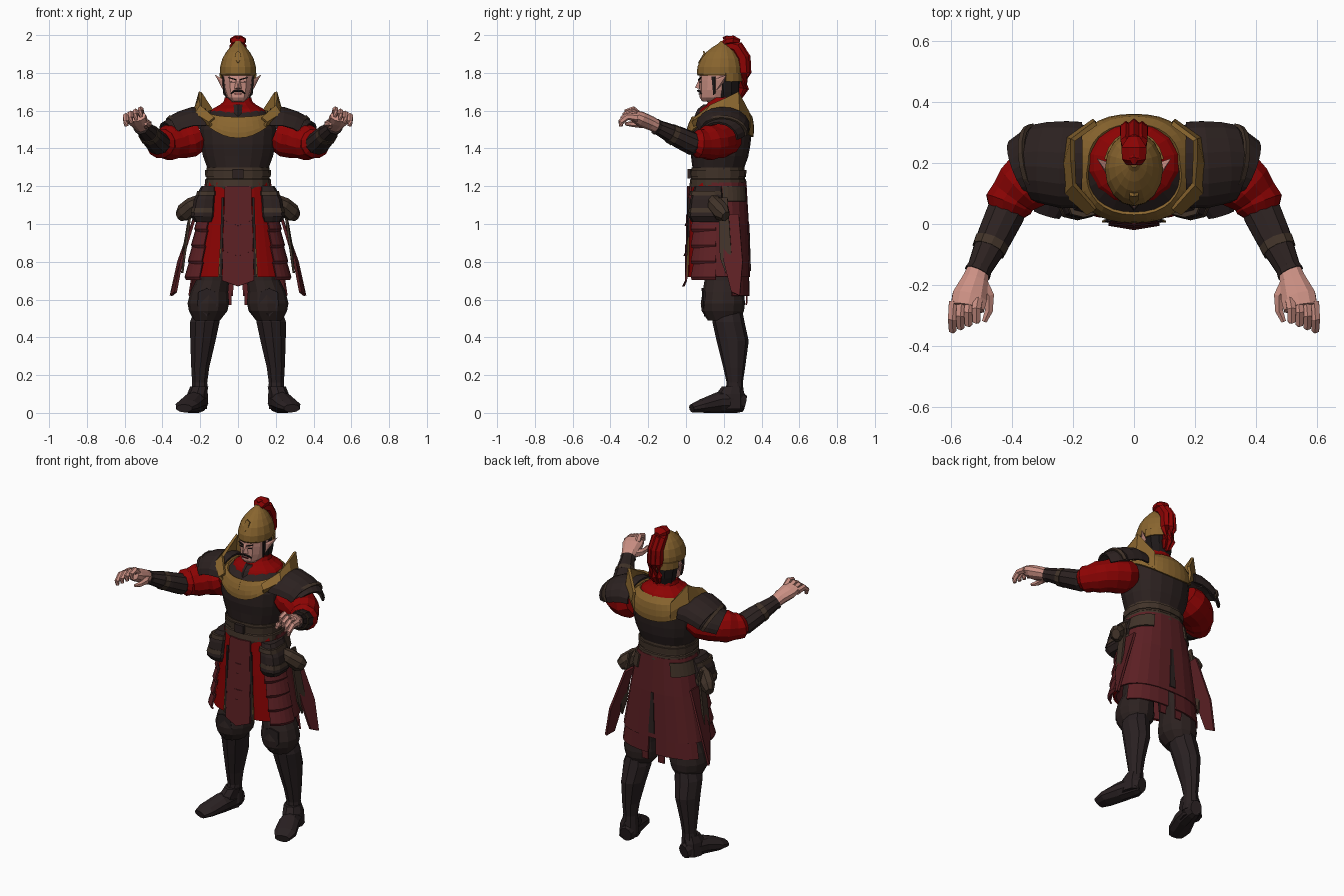
import bpy, math
from mathutils import Vector

def material(name, r, g, b):
    m = bpy.data.materials.new(name)
    m.diffuse_color = (r, g, b, 1)
    return m

GOLD = material("old gold", .25, .13, .028)
RED = material("crimson cloth", .26, .001, .001)
MAROON = material("maroon leather", .105, .014, .017)
DARK = material("dark plate", .025, .0155, .0145)
BOOT = material("boot leather", .022, .0145, .0155)
BROWN = material("brown leather", .053, .033, .022)
SKIN = material("skin", .6, .28, .23)
HAIR = material("black hair", .012, .009, .009)

def make(name, verts, faces, mat, mirror=False, thick=0):
    me = bpy.data.meshes.new(name)
    me.from_pydata([tuple(v) for v in verts], [], faces)
    me.materials.append(mat)
    ob = bpy.data.objects.new(name, me)
    bpy.context.collection.objects.link(ob)
    if thick:
        s = ob.modifiers.new("thickness", 'SOLIDIFY')
        s.thickness, s.offset = thick, 0
    if mirror:
        ob.modifiers.new("mirror", 'MIRROR').use_mirror_merge = False
    return ob

def grid(name, rows, mat, closed=False, cap=False, **kw):
    """Skin a list of equally long point rows."""
    n = len(rows[0])
    faces = []
    for i in range(len(rows) - 1):
        for j in range(n if closed else n - 1):
            k = (j + 1) % n
            faces.append((i * n + j, i * n + k, (i + 1) * n + k, (i + 1) * n + j))
    if cap:
        faces += [tuple(reversed(range(n))), tuple(range((len(rows) - 1) * n, len(rows) * n))]
    return make(name, [p for r in rows for p in r], faces, mat, **kw)

def sp(v, p):
    return math.copysign(abs(v) ** p, v)

def oval(cx, cy, z, rx, ry, a, p=1):
    """Point on an oval; angle in degrees from the front."""
    a = math.radians(a)
    return (cx + rx * sp(math.sin(a), p), cy - ry * sp(math.cos(a), p), z)

def loft(name, rings, mat, n=14, p=1, **kw):
    """Upright body from rings (cx, cy, z, rx, ry)."""
    return grid(name, [[oval(*r, 360 * j / n, p) for j in range(n)] for r in rings], mat, True, True, **kw)

def tube(name, path, mat, n=10, arc=None, **kw):
    """Sweep an oval (or an arc of it, 90 degrees = top) along points (x, y, z, half width, half height)."""
    P = [Vector(q[:3]) for q in path]
    rows = []
    for i, q in enumerate(path):
        d = (P[min(i + 1, len(P) - 1)] - P[max(i - 1, 0)]).normalized()
        side = d.cross(Vector((0, 0, 1)))
        side = side.normalized() if side.length > .05 else Vector((1, 0, 0))
        up = side.cross(d)
        angles = [math.radians(arc[0] + (arc[1] - arc[0]) * j / n if arc else 360 * (j + .5) / n)
                  for j in range(n + (1 if arc else 0))]
        rows.append([P[i] + side * q[3] * math.cos(a) + up * q[4] * math.sin(a) for a in angles])
    return grid(name, rows, mat, not arc, not arc, **kw)

def panel(name, a0, a1, rings, mat, n=8, p=.8, thick=.01, **kw):
    """Curved sheet around the body between two angles."""
    return grid(name, [[oval(*r, a0 + (a1 - a0) * j / n, p) for j in range(n + 1)] for r in rings],
                mat, thick=thick, **kw)

def plate(name, pts, mat, thick=.008, **kw):
    return make(name, pts, [tuple(range(len(pts)))], mat, thick=thick, **kw)

# --- Legs
tube("foot", [(.2, .31, .05, .035, .045), (.208, .27, .06, .052, .06), (.235, .17, .055, .06, .055),
              (.27, .08, .036, .066, .036), (.285, .03, .024, .045, .022)], BOOT, mirror=True)
loft("ankle_guard", [(.22, .24, .02, .055, .07), (.217, .235, .1, .052, .075), (.205, .245, .14, .048, .055)],
     BOOT, n=8, mirror=True)
loft("shin_boot", [(.205, .255, .05, .05, .055), (.203, .258, .16, .042, .043), (.2, .255, .24, .05, .058),
                   (.186, .247, .38, .07, .085), (.176, .225, .48, .082, .085), (.17, .22, .53, .07, .08)],
     BOOT, n=10, mirror=True)
loft("knee_padding", [(.165, .2, .49, .07, .085), (.158, .195, .54, .102, .112), (.157, .195, .58, .11, .117),
                      (.152, .198, .64, .1, .11), (.135, .2, .7, .088, .102), (.115, .19, .95, .085, .095)],
     DARK, n=12, mirror=True)
plate("knee_plate", [(.12, .098, .64), (.165, .086, .66), (.21, .1, .64), (.215, .095, .57),
                     (.165, .1, .51), (.105, .095, .57)], BOOT, .008, mirror=True)

# --- Skirt
UNDER = [(0, .17, 1.22, .165, .14), (0, .17, 1, .2, .15), (0, .17, .72, .245, .153)]
panel("front_underskirt", -85, 85, UNDER, RED, 14)
panel("skirt_lining", -85, 85, [(x, y, z, rx - .01, ry - .01) for x, y, z, rx, ry in UNDER], MAROON, 14)
panel("back_skirt", 80, 280, [(0, .17, 1.22, .17, .145), (0, .17, 1, .215, .158), (0, .17, .72, .268, .165)],
      MAROON, 12)
panel("back_skirt_lower_layer", 112, 177, [(0, .17, .78, .25, .158), (0, .17, .62, .275, .162)],
      MAROON, 5, mirror=True)
plate("back_tail", [(.03, .325, .75), (.09, .325, .75), (.075, .32, .57), (.035, .32, .57)], MAROON, mirror=True)
plate("back_slit", [(-.008, .332, 1.0), (.008, .332, 1.0), (.02, .34, .75), (-.02, .34, .75)], DARK)
for i in range(4):  # overlapping thigh scales
    z = 1.05 - .085 * i
    w = .205 + .017 * i
    panel(f"thigh_scale_{i}", 42, 88, [(0, .17, z, w, .16), (0, .17, z - .075, w + .022, .178),
                                       (0, .17, z - .09, w + .014, .172)], MAROON, 5, mirror=True)
for i, (zt, zb, w) in enumerate([(1.2, 1.02, .07), (1.05, .86, .076), (.89, .7, .08)]):  # front apron
    y = .012 - .006 * i
    plate(f"front_apron_{i}", [(-w, y + .014, zt), (0, y, zt), (w, y + .014, zt), (w + .004, y, zb),
                               (0, y - .014, zb - .03), (-w - .004, y, zb)], MAROON, .012)
plate("apron_border", [(.075, .012, 1.14), (.086, .014, 1.14), (.1, .01, .72), (.085, .008, .72)], DARK, mirror=True)
plate("apron_gold_edge", [(.086, .012, 1.0), (.089, .012, 1.0), (.105, .008, .72), (.1, .008, .72)],
      GOLD, .006, mirror=True)
plate("side_blade", [(.225, .2, 1.05), (.225, .28, 1.05), (.315, .3, .8), (.355, .285, .62), (.33, .24, .64),
                     (.3, .2, .8)], MAROON, .014, mirror=True)
plate("hanging_strap", [(.24, .17, 1.14), (.24, .22, 1.14), (.29, .24, .85), (.295, .21, .74), (.285, .18, .82)],
      BROWN, .012, mirror=True)

# --- Belt and pouches
loft("waist_belt", [(0, .17, 1.18, .17, .147), (0, .17, 1.2, .176, .152), (0, .17, 1.235, .174, .148),
                    (0, .17, 1.24, .168, .143), (0, .17, 1.3, .168, .14)], BROWN, 16, .85)
loft("belt_strap", [(0, .17, 1.25, .173, .148), (0, .17, 1.285, .175, .15)], BROWN, 16, .85)
plate("buckle", [(-.03, .018, 1.24), (.03, .018, 1.24), (.03, .018, 1.29), (-.03, .018, 1.29)], DARK, .02)
loft("hip_pouch", [(.18, .11, 1.01, .05, .08), (.185, .105, 1.04, .066, .092), (.175, .11, 1.13, .06, .088),
                   (.155, .12, 1.2, .04, .075)], DARK, 10, .6, mirror=True)
for i, z in enumerate((1.06, 1.15)):  # bands of the pouch
    x = .185 - .018 * i
    loft(f"pouch_band_{i}", [(x, .107, z, .067 - .01 * i, .095 - .006 * i),
                             (x - .003, .108, z + .025, .064 - .01 * i, .092 - .006 * i)],
         BROWN, 10, .6, mirror=True)
tube("side_roll", [(.17, .13, 1.14, .03, .03), (.24, .16, 1.1, .045, .045), (.285, .19, 1.06, .042, .05),
                   (.31, .21, 1.04, .025, .03)], BROWN, 8, mirror=True)
panel("back_sash", 95, 150, [(0, .17, 1.2, .18, .156), (0, .17, 1.12, .2, .162)], BROWN, 6, mirror=True)

# --- Torso
CHEST = [(1.2, .16, .135, .17), (1.3, .166, .138, .172), (1.36, .188, .152, .178), (1.42, .2, .163, .178),
         (1.5, .205, .168, .182), (1.56, .185, .155, .19), (1.61, .13, .11, .2), (1.64, .06, .06, .2)]
loft("cuirass", [(0, cy, z, rx, ry) for z, rx, ry, cy in CHEST], DARK, 18, .9)

def chest_point(z, a, off):
    for lo, hi in zip(CHEST, CHEST[1:]):
        if lo[0] <= z <= hi[0]:
            t = (z - lo[0]) / (hi[0] - lo[0])
            rx, ry, cy = (lo[k] + t * (hi[k] - lo[k]) for k in (1, 2, 3))
            return oval(0, cy, z, rx + off, ry + off, a, .9)

def gorget_row(t):
    row = []
    for j in range(37):
        c = math.cos(math.radians(j * 10))
        low = 1.545 - (.09 * c ** 3 if c > 0 else .085 * abs(c) ** 1.3)
        high = 1.6 - .035 * max(c, 0)
        row.append(chest_point(low + (high - low) * t, j * 10, .006))
    return row
grid("gold_gorget", [gorget_row(t / 4) for t in range(5)], GOLD, thick=.01)
grid("gold_shoulder_flange", [
    [(.14, .045, 1.52), (.195, .1, 1.54), (.2, .2, 1.56), (.19, .29, 1.54), (.12, .33, 1.48)],
    [(.15, .035, 1.54), (.222, .1, 1.585), (.225, .19, 1.61), (.212, .28, 1.6), (.13, .338, 1.54)],
    [(.125, .05, 1.56), (.195, .13, 1.625), (.2, .21, 1.665), (.2, .275, 1.7), (.125, .33, 1.59)]],
    GOLD, thick=.016, mirror=True)
loft("red_collar", [(0, .197, 1.56, .16, .145), (0, .2, 1.6, .147, .13), (0, .2, 1.612, .135, .122),
                    (0, .2, 1.63, .1, .095), (0, .2, 1.648, .078, .08), (0, .205, 1.67, .072, .07)], RED, 14)
loft("neck_guard", [(0, .168, 1.56, .055, .128), (0, .176, 1.608, .046, .115), (0, .185, 1.633, .038, .092)],
     DARK, 10)

# --- Arms
SHELL = dict(n=9, mirror=True, thick=.012)
tube("shoulder_plate", [(.17, .195, 1.52, .135, .085), (.23, .195, 1.52, .138, .095), (.285, .2, 1.505, .13, .09),
                        (.32, .2, 1.487, .122, .088)], DARK, arc=(0, 190), **SHELL)
tube("shoulder_lame", [(.28, .205, 1.49, .115, .09), (.33, .195, 1.475, .11, .086), (.365, .18, 1.46, .097, .08)],
     DARK, arc=(20, 190), **SHELL)
tube("shoulder_trim", [(.312, .2, 1.489, .126, .095), (.328, .197, 1.48, .121, .091)], BROWN, arc=(10, 190), **SHELL)
tube("red_sleeve", [(.2, .19, 1.47, .1, .08), (.25, .185, 1.45, .115, .098), (.3, .17, 1.445, .105, .1),
                    (.34, .145, 1.435, .1, .09), (.37, .12, 1.43, .092, .094), (.395, .09, 1.425, .08, .078),
                    (.41, .065, 1.425, .082, .078), (.42, .03, 1.43, .055, .05)], RED, 12, mirror=True)
tube("forearm_guard", [(.41, .065, 1.42, .055, .05), (.42, .035, 1.425, .066, .062), (.455, -.04, 1.46, .06, .057),
                       (.505, -.145, 1.51, .042, .04), (.512, -.16, 1.516, .046, .043)], DARK, 10, mirror=True)
tube("forearm_strap", [(.465, -.06, 1.468, .06, .056), (.476, -.085, 1.48, .057, .053)], BROWN, 10, mirror=True)

# --- Hands
tube("palm", [(.507, -.14, 1.51, .036, .032), (.52, -.185, 1.533, .045, .038), (.538, -.24, 1.556, .06, .04),
              (.545, -.275, 1.572, .058, .032)], SKIN, 10, mirror=True)
for i in range(4):
    x = .512 + .026 * i
    r = .01 * (i - 3)
    tube(f"finger_{i}", [(x, -.255, 1.578 - .005 * i, .018, .022), (x + .004, -.31 - r, 1.605 - .012 * i, .017, .019),
                         (x + .004, -.345 - r, 1.595 - .018 * i, .014, .016),
                         (x, -.345 - r, 1.565 - .016 * i, .011, .01)], SKIN, 6, mirror=True)
tube("thumb", [(.5, -.19, 1.53, .024, .026), (.475, -.235, 1.53, .02, .022), (.475, -.285, 1.53, .015, .016),
               (.49, -.32, 1.53, .009, .009)], SKIN, 6, mirror=True)

# --- Head
loft("head", [(0, .2, 1.6, .055, .055), (0, .195, 1.645, .055, .065), (0, .135, 1.65, .034, .05),
              (0, .15, 1.67, .058, .078), (0, .162, 1.71, .073, .09), (0, .17, 1.76, .08, .1),
              (0, .175, 1.82, .085, .1)], SKIN, 12, .85)
make("nose", [(-.009, .07, 1.77), (.009, .07, 1.77), (.02, .072, 1.715), (-.02, .072, 1.715), (0, .048, 1.722)],
     [(0, 1, 4), (1, 2, 4), (2, 3, 4), (3, 0, 4)], SKIN)
tube("moustache", [(0, .065, 1.706, .007, .006), (.022, .07, 1.703, .008, .005), (.038, .082, 1.69, .004, .004)],
     HAIR, 6, mirror=True)
plate("mouth", [(-.022, .071, 1.69), (.022, .071, 1.69), (.018, .071, 1.685), (-.018, .071, 1.685)], MAROON)
plate("eyebrow", [(.012, .067, 1.767), (.048, .077, 1.777), (.048, .077, 1.772), (.012, .067, 1.761)], HAIR, mirror=True)
plate("eye", [(.02, .072, 1.752), (.042, .079, 1.754), (.042, .079, 1.749), (.02, .072, 1.748)], HAIR, mirror=True)
make("ear", [(.075, .15, 1.765), (.075, .155, 1.7), (.078, .2, 1.75), (.095, .17, 1.76), (.122, .215, 1.79)],
     [(0, 1, 3), (1, 2, 4), (1, 4, 3), (0, 3, 4), (0, 4, 2), (0, 2, 1)], SKIN, mirror=True)
loft("hair", [(0, .22, 1.65, .065, .055), (0, .22, 1.7, .077, .07), (0, .215, 1.78, .086, .08)], HAIR, 10)
plate("sideburn", [(.08, .135, 1.78), (.08, .155, 1.78), (.074, .155, 1.69), (.07, .145, 1.68)], HAIR, mirror=True)

# --- Helmet and plume
loft("helmet", [(0, .18, 1.785, .09, .116), (0, .18, 1.793, .095, .122), (0, .18, 1.83, .095, .12),
                (0, .183, 1.875, .083, .105), (0, .187, 1.91, .063, .08), (0, .192, 1.935, .043, .054),
                (0, .197, 1.955, .022, .026), (0, .2, 1.97, .014, .014)], GOLD, 16)
panel("helmet_neck_rim", 105, 255, [(0, .18, 1.8, .096, .12), (0, .18, 1.755, .094, .118)], GOLD, 8, 1)
plate("helmet_crest", [(-.014, .083, 1.87), (0, .068, 1.85), (.014, .083, 1.87), (.015, .098, 1.9),
                       (0, .095, 1.915), (-.015, .098, 1.9)], GOLD, .012)
tube("plume_knot", [(0, .2, 1.955, .03, .015), (0, .215, 1.968, .042, .026), (0, .25, 1.972, .045, .028),
                    (0, .285, 1.965, .02, .015)], RED, 8)
for s in (-1, 0, 1):  # hanging locks of the plume
    x, e = .024 * s, .008 * abs(s)
    tube(f"plume_lock_{s + 1}", [(x * .5, .22, 1.95, .018, .025), (x, .275 - e, 1.935, .022, .032),
                                 (x, .308 - e, 1.88, .022, .035), (x * 1.1, .314 - e, 1.8, .022, .032),
                                 (x, .308 - e, 1.72, .018, .026), (x * .7, .285, 1.665 + e, .007, .01)], RED, 6)
tube("plume_tip", [(0, .24, 1.975, .022, .015), (0, .215, 1.988, .02, .01), (0, .195, 1.985, .006, .005)], RED, 6)
